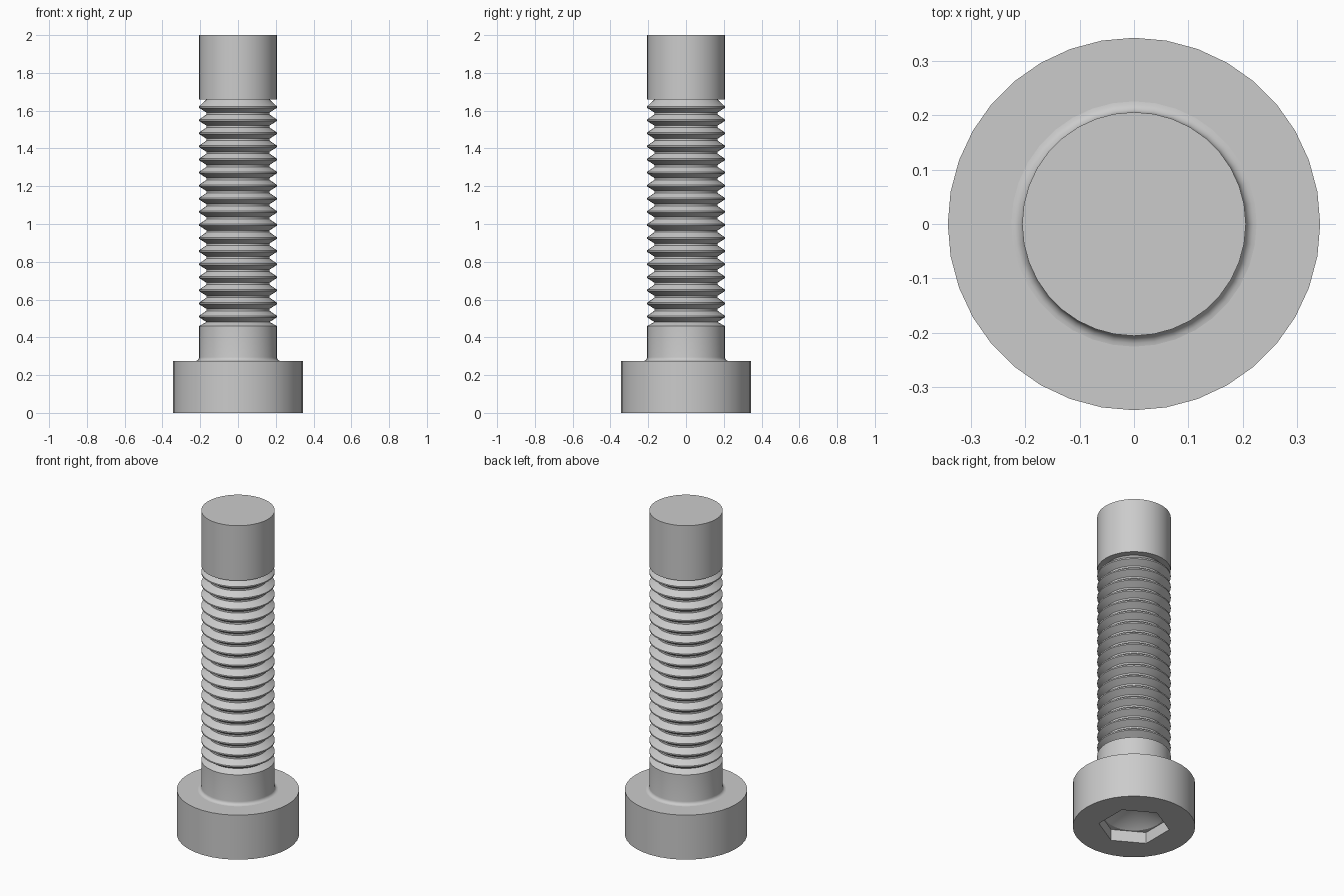
import bpy, bmesh
from math import sin, cos, pi, radians

old = bpy.data.objects.get("Cube")
if old:
    bpy.data.objects.remove(old, do_unlink=True)

SIDES = 36
SHAFT = 0.206      # shaft and thread crest radius
ROOT = 0.167       # thread valley radius
HEAD = 0.343
HEAD_TOP = 0.275
THREAD_LOW, THREAD_HIGH = 0.46, 1.66

steel = bpy.data.materials.new("grey steel")
steel.use_nodes = True
colour = (0.6, 0.6, 0.6, 1)
steel.diffuse_color = colour
steel.node_tree.nodes["Principled BSDF"].inputs["Base Color"].default_value = colour


def round_radius(r, angle):
    return r


def hex_radius(r, angle):
    # r is the flat-to-centre distance; flats face 0, 60, 120... degrees
    off = (angle + pi / 6) % (pi / 3) - pi / 6
    return r / cos(off)


def lathe(name, profile):
    """Turn a list of (radius, height[, outline]) around z; radius 0 is a pole."""
    bm = bmesh.new()
    rings = []
    for r, z, *shape in profile:
        outline = shape[0] if shape else round_radius
        if r == 0:
            rings.append([bm.verts.new((0, 0, z))] * SIDES)
            continue
        ring = []
        for i in range(SIDES):
            a = 2 * pi * i / SIDES
            q = outline(r, a)
            ring.append(bm.verts.new((q * cos(a), q * sin(a), z)))
        rings.append(ring)
    for low, high in zip(rings, rings[1:]):
        for i in range(SIDES):
            j = (i + 1) % SIDES
            corners = dict.fromkeys((low[i], low[j], high[j], high[i]))
            bm.faces.new(list(corners))
    mesh = bpy.data.meshes.new(name)
    bm.to_mesh(mesh)
    bm.free()
    mesh.materials.append(steel)
    obj = bpy.data.objects.new(name, mesh)
    bpy.context.collection.objects.link(obj)
    return obj


# Head with a hexagonal socket and a conical socket bottom
FILLET = 0.02
head = lathe("head", [
    (0, 0.17), (0.165, 0.07),
    (0.173, 0.07, hex_radius), (0.173, 0, hex_radius),
    (HEAD, 0), (HEAD, HEAD_TOP), (SHAFT + FILLET, HEAD_TOP)])

# Plain shank, rising from a small fillet
fillet = [(SHAFT + FILLET * (1 - sin(t)), HEAD_TOP + FILLET * (1 - cos(t)))
          for t in (radians(18 * k) for k in range(6))]
shank = lathe("shank", fillet + [(SHAFT, THREAD_LOW)])

# Thread of ring-shaped ridges
PITCH, RIDGES, FIRST = 0.0693, 17, 0.51
FLAT = 0.004
thread_profile = [(SHAFT, THREAD_LOW)]
for k in range(RIDGES):
    z = FIRST + k * PITCH
    valley = z - PITCH / 2
    thread_profile += [(ROOT, valley + 0.006), (SHAFT, z - FLAT), (SHAFT, z + FLAT)]
    if k < RIDGES - 1:
        thread_profile.append((ROOT, z + PITCH / 2 - FLAT))
thread_profile.append((ROOT, THREAD_HIGH))
thread = lathe("thread", thread_profile)

# Smooth cylindrical tip
tip = lathe("tip", [(ROOT, THREAD_HIGH), (SHAFT, THREAD_HIGH), (SHAFT, 2), (0, 2)])

bpy.ops.object.select_all(action='DESELECT')
for part in (head, shank, thread, tip):
    part.select_set(True)
bpy.context.view_layer.objects.active = head
bpy.ops.object.shade_smooth_by_angle(angle=radians(30))
